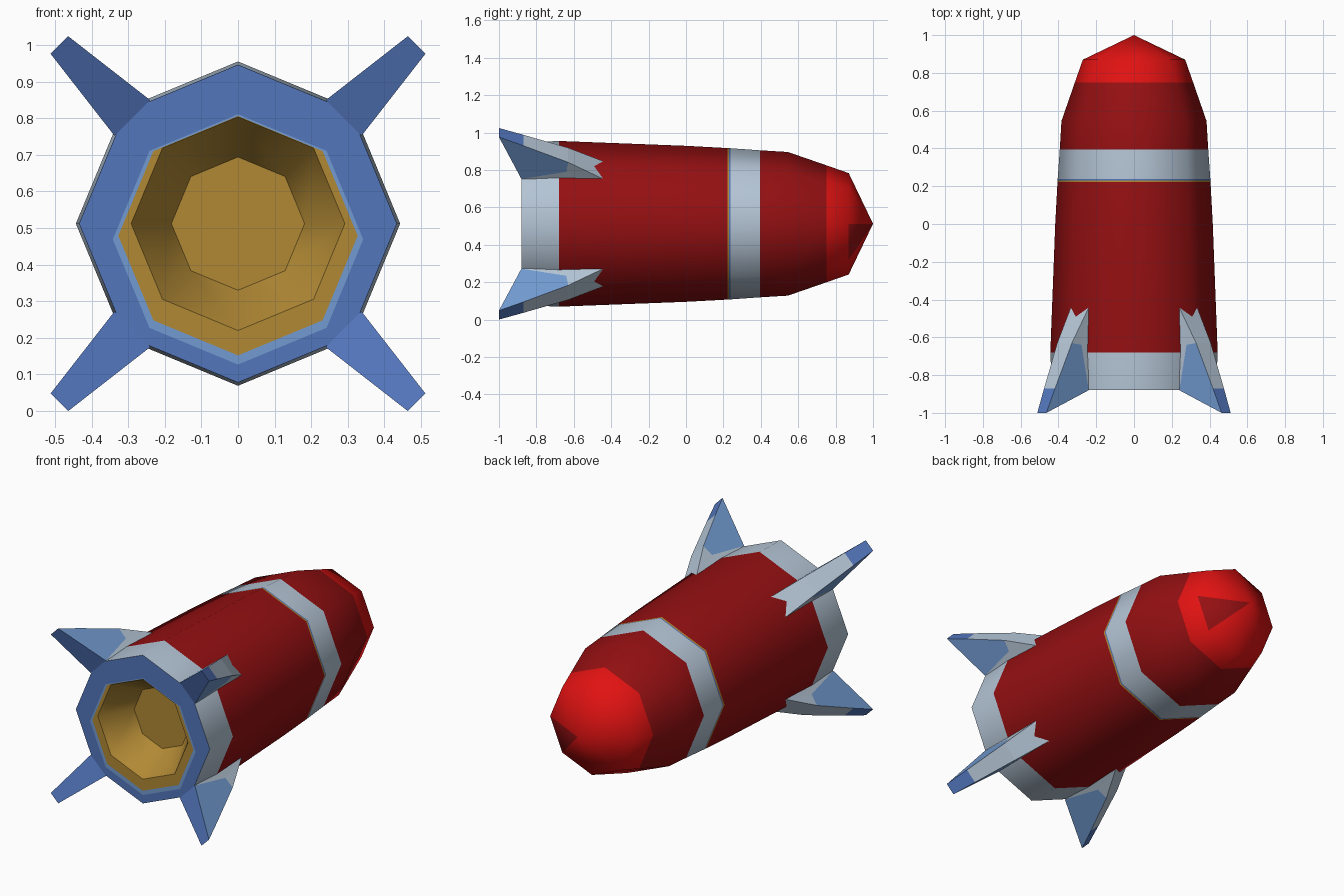
import bpy, bmesh, math
from mathutils import Vector

if "Cube" in bpy.data.objects:
    bpy.data.objects.remove(bpy.data.objects["Cube"])

CZ = 0.512  # height of the long axis


def material(name, rgb):
    m = bpy.data.materials.new(name)
    m.diffuse_color = (*rgb, 1)
    m.use_nodes = True
    m.node_tree.nodes["Principled BSDF"].inputs["Base Color"].default_value = m.diffuse_color
    return m


MATS = [
    material("dark_red", (0.30, 0.005, 0.006)),
    material("bright_red", (0.75, 0.006, 0.006)),
    material("pale_grey", (0.46, 0.56, 0.67)),
    material("blue", (0.085, 0.18, 0.50)),
    material("light_blue", (0.17, 0.33, 0.64)),
    material("gold", (0.44, 0.25, 0.035)),
]
RED, BRIGHT, GREY, BLUE, LIGHT, GOLD = range(6)


def finish(bm, name, angle=None):
    bmesh.ops.recalc_face_normals(bm, faces=bm.faces)
    me = bpy.data.meshes.new(name)
    bm.to_mesh(me)
    bm.free()
    for m in MATS:
        me.materials.append(m)
    ob = bpy.data.objects.new(name, me)
    bpy.context.collection.objects.link(ob)
    if angle:
        bpy.ops.object.select_all(action='DESELECT')
        ob.select_set(True)
        bpy.context.view_layer.objects.active = ob
        bpy.ops.object.shade_smooth_by_angle(angle=math.radians(angle))
    return ob


# Body: eight-sided rings from nozzle floor, over the rear plate, to the nose
# (y, radius, vertical shift, colour of the strip leading to the next ring)
RINGS = [
    (-0.70, 0.182, 0, GOLD),       # nozzle floor edge, then nozzle wall
    (-0.88, 0.292, 0, GOLD),       # nozzle mouth
    (-0.88, 0.327, -0.033, LIGHT), # off-centre painted rim
    (-0.88, 0.342, -0.043, BLUE),  # rear plate
    (-0.88, 0.434, 0, GREY),
    (-0.68, 0.443, 0, RED),
    (0.0, 0.417, 0, RED),
    (0.222, 0.405, 0, GOLD),       # thin trim lines
    (0.231, 0.404, 0, BLUE),
    (0.238, 0.404, 0, GREY),       # band
    (0.395, 0.393, 0, RED),
    (0.545, 0.384, 0, RED),
    (0.75, 0.313, 0, BRIGHT),      # nose
    (0.87, 0.271, 0, BRIGHT),
]
N = 8
bm = bmesh.new()
loops = []
for y, r, dz, _ in RINGS:
    loops.append([bm.verts.new((r * math.cos(math.tau * i / N), y,
                                CZ + dz + r * math.sin(math.tau * i / N))) for i in range(N)])
for k in range(len(RINGS) - 1):
    a, b = loops[k], loops[k + 1]
    for i in range(N):
        j = (i + 1) % N
        bm.faces.new((a[i], a[j], b[j], b[i])).material_index = RINGS[k][3]
bm.faces.new(loops[0]).material_index = GOLD
tip = bm.verts.new((0, 1.0, CZ))
for i in range(N):
    f = bm.faces.new((loops[-1][i], loops[-1][(i + 1) % N], tip))
    f.material_index = RED if i == N - 1 else BRIGHT  # one dark patch by the tip
finish(bm, "rocket_body", 50)

# Fins: swept, tapering, one on each diagonal; points are (y, radial, half width)
POINTS = {
    "root_back": (-0.88, 0.408, 0.069),
    "root_front": (-0.445, 0.408, 0.067),
    "root_mid": (-0.64, 0.455, 0.062),
    "edge_mid": (-0.63, 0.52, 0.055),
    "edge_back": (-0.87, 0.632, 0.041),
    "tip": (-1.0, 0.690, 0.034),
}
SIDES = [
    (("root_back", "root_mid", "edge_mid", "edge_back", "tip"), LIGHT),
    (("root_mid", "root_front", "edge_mid"), GREY),
    (("root_back", "root_front", "root_mid"), GREY),
]
STRIPS = [
    ("root_front", "edge_mid", GREY),
    ("edge_mid", "edge_back", GREY),
    ("edge_back", "tip", BLUE),
    ("tip", "root_back", BLUE),
    ("root_back", "root_front", GREY),
]


def fin(name, angle):
    out = Vector((math.cos(angle), 0, math.sin(angle)))
    side = Vector((-math.sin(angle), 0, math.cos(angle)))
    bm = bmesh.new()
    v = {(k, s): bm.verts.new(out * r + side * t * s + Vector((0, y, CZ)))
         for k, (y, r, t) in POINTS.items() for s in (-1, 1)}
    for s in (-1, 1):
        for keys, col in SIDES:
            bm.faces.new([v[k, s] for k in keys]).material_index = col
    for a, b, col in STRIPS:
        bm.faces.new((v[a, -1], v[b, -1], v[b, 1], v[a, 1])).material_index = col
    finish(bm, name)


for n, name in enumerate(("upper_right", "upper_left", "lower_left", "lower_right")):
    fin("fin_" + name, math.radians(45 + 90 * n))
